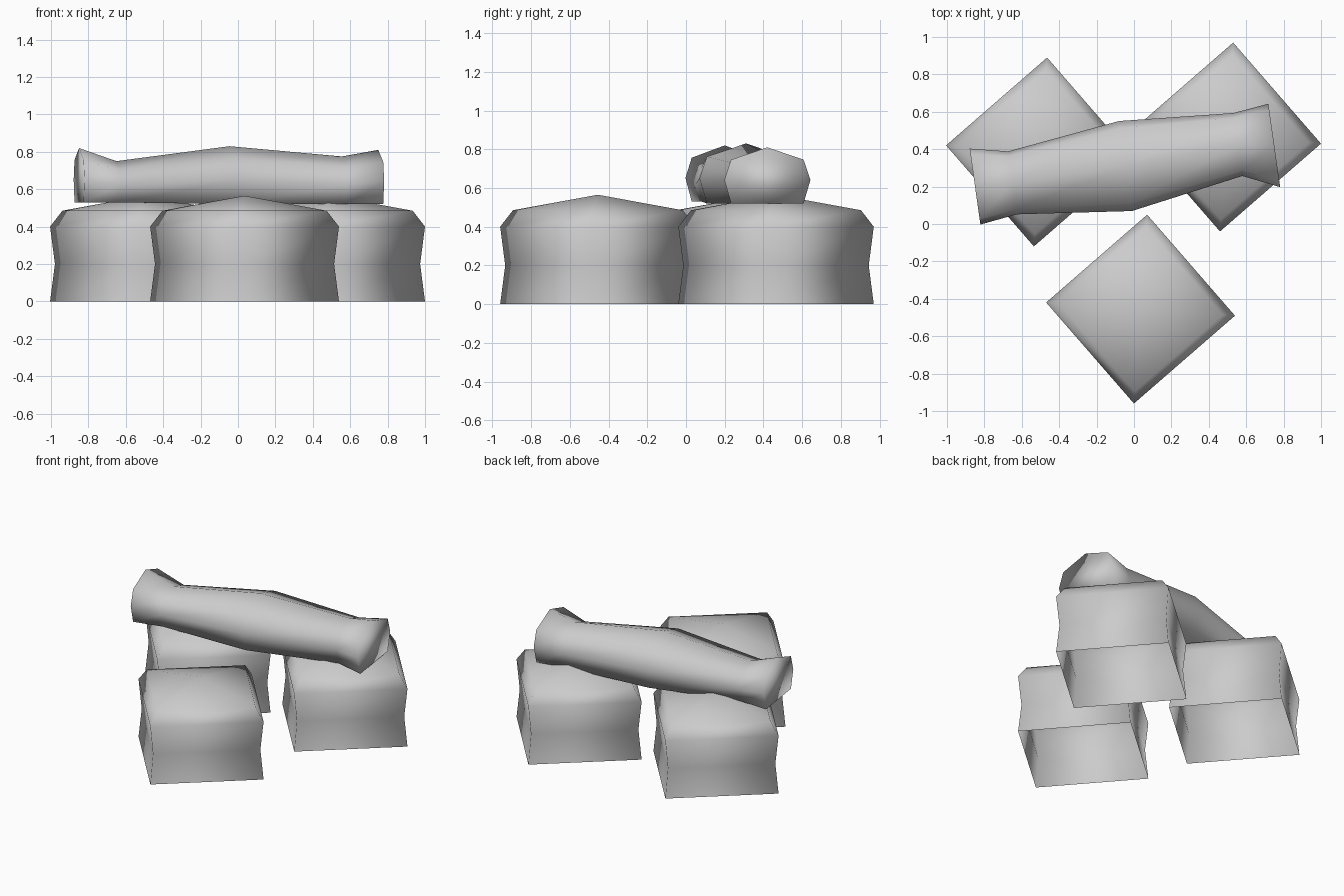
import bpy
import bmesh
from math import cos, sin, pi, radians
from mathutils import Vector

cube = bpy.data.objects.get("Cube")
if cube:
    bpy.data.objects.remove(cube)

# Single grey material
grey = bpy.data.materials.new("plain grey")
grey.use_nodes = True
tone = (0.6, 0.6, 0.6, 1)
grey.diffuse_color = tone
shader = next(n for n in grey.node_tree.nodes if n.type == "BSDF_PRINCIPLED")
shader.inputs["Base Color"].default_value = tone
shader.inputs["Roughness"].default_value = 0.8


def bridge(bm, rings):
    """Join successive closed vertex rings with quads."""
    for a, b in zip(rings, rings[1:]):
        n = len(a)
        for i in range(n):
            j = (i + 1) % n
            bm.faces.new((a[i], a[j], b[j], b[i]))


def finish(bm, name, location=(0, 0, 0), angle=0):
    bmesh.ops.recalc_face_normals(bm, faces=bm.faces)
    for face in bm.faces:
        face.smooth = True
    mesh = bpy.data.meshes.new(name)
    bm.to_mesh(mesh)
    bm.free()
    mesh.materials.append(grey)
    obj = bpy.data.objects.new(name, mesh)
    obj.location = location
    obj.rotation_euler.z = angle
    bpy.context.collection.objects.link(obj)


def make_block(name, x, y):
    """Square waisted block, open underneath, with a low peaked top."""
    bm = bmesh.new()
    profile = [(0.506, 0), (0.48, 0.2), (0.506, 0.4), (0.44, 0.485)]
    rings = [[bm.verts.new((r * cos(k * pi / 2), r * sin(k * pi / 2), z))
              for k in range(4)] for r, z in profile]
    bridge(bm, rings)
    peak = bm.verts.new((0, 0, 0.565))
    top = rings[-1]
    for i in range(4):
        bm.faces.new((top[i], top[(i + 1) % 4], peak))
    finish(bm, name, (x, y, 0), radians(-4))


make_block("front_block", 0.035, -0.455)
make_block("right_block", -0.5, 0.385)
make_block("left_block", 0.495, 0.465)

# Log cross-section: flat underside, faceted sides, ridge on top
half = [(0.84, 0), (1, 0.42), (0.84, 0.78)]
section = half + [(0, 1)] + [(-u, v) for u, v in reversed(half)]

# Log stations: centre x, centre y, half width, bottom, top
stations = [
    (-0.85, 0.20, 0.205, 0.53, 0.82),
    (-0.65, 0.22, 0.17, 0.53, 0.75),
    (-0.045, 0.31, 0.243, 0.52, 0.83),
    (0.555, 0.425, 0.17, 0.52, 0.775),
    (0.75, 0.42, 0.225, 0.52, 0.81),
]
across = Vector((0.14, -0.99, 0))
bm = bmesh.new()
rings = []
for x, y, width, bottom, top in stations:
    rings.append([bm.verts.new(Vector((x, y, bottom + v * (top - bottom))) + across * u * width)
                  for u, v in section])
bridge(bm, rings)
bm.faces.new(rings[0])
bm.faces.new(rings[-1])
finish(bm, "resting_log")
